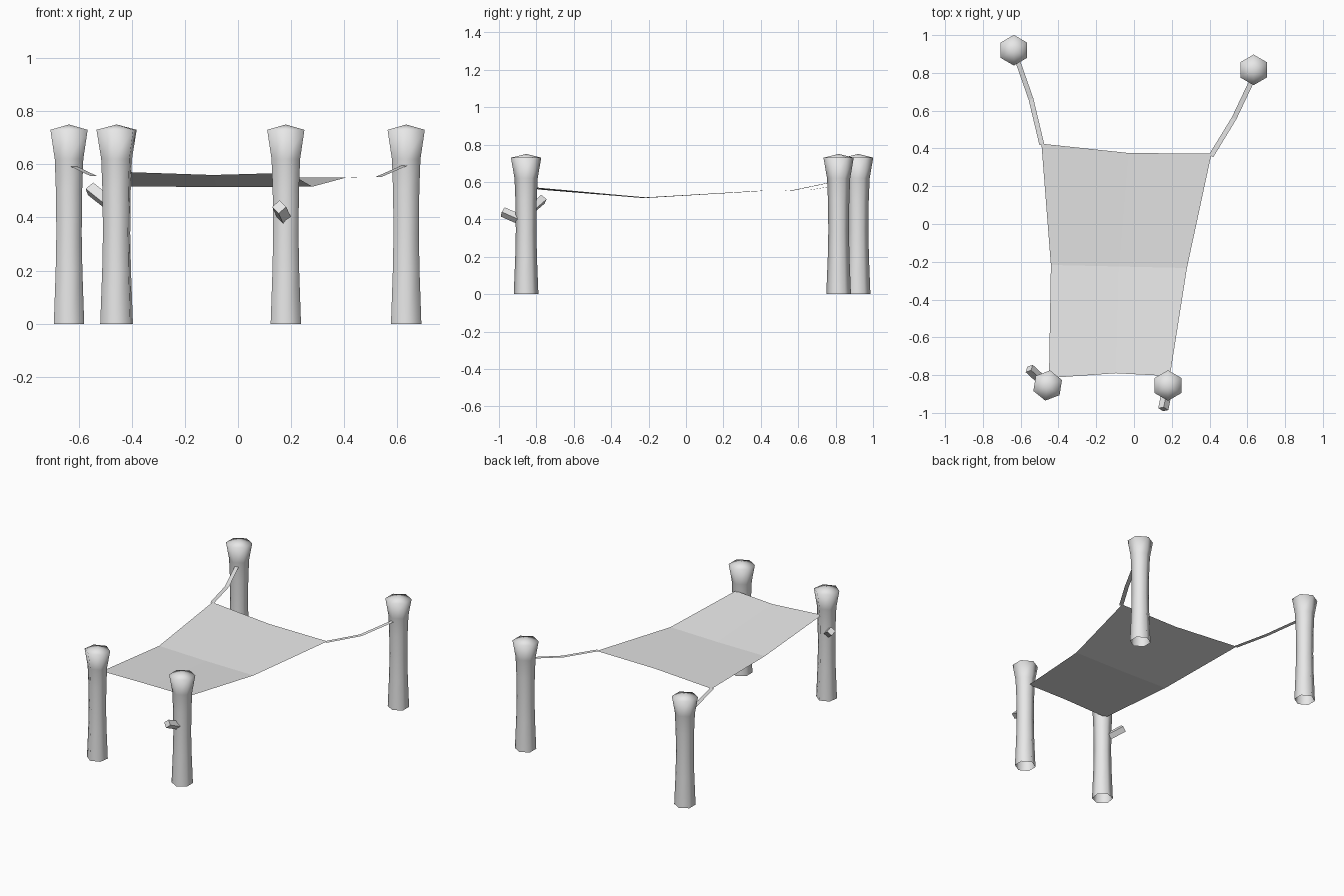
import bpy
import bmesh
import math
from mathutils import Vector, Matrix

cube = bpy.data.objects.get("Cube")
if cube:
    bpy.data.objects.remove(cube, do_unlink=True)

GREY = (0.8, 0.8, 0.8, 1)
grey = bpy.data.materials.new("plain grey")
grey.use_nodes = True
grey.diffuse_color = GREY
grey.node_tree.nodes["Principled BSDF"].inputs["Base Color"].default_value = GREY


def finish(name, bm, smooth=False):
    mesh = bpy.data.meshes.new(name)
    bm.to_mesh(mesh)
    bm.free()
    mesh.materials.append(grey)
    for poly in mesh.polygons:
        poly.use_smooth = smooth
    obj = bpy.data.objects.new(name, mesh)
    bpy.context.collection.objects.link(obj)
    return obj


# Waisted six-sided post with a flared, slightly pointed head and open foot
PROFILE = [(0.066, 0), (0.058, 0.2), (0.055, 0.34), (0.057, 0.5),
           (0.062, 0.62), (0.081, 0.73)]


def post(name, x, y, turn=30):
    bm = bmesh.new()
    rings = []
    for r, z in PROFILE:
        angles = [math.radians(turn + 60 * i) for i in range(6)]
        rings.append([bm.verts.new((x + r * math.cos(a), y + r * math.sin(a), z))
                      for a in angles])
    for low, high in zip(rings, rings[1:]):
        for i in range(6):
            j = (i + 1) % 6
            bm.faces.new((low[i], low[j], high[j], high[i]))
    tip = bm.verts.new((x, y, 0.75))
    for i in range(6):
        bm.faces.new((rings[-1][i], rings[-1][(i + 1) % 6], tip))
    finish(name, bm, smooth=True)


# Short square branch stub between two points
def stub(name, start, end, radius=0.027):
    start, end = Vector(start), Vector(end)
    axis = end - start
    place = Matrix.Translation((start + end) / 2) @ axis.to_track_quat('Z', 'Y').to_matrix().to_4x4()
    bm = bmesh.new()
    bmesh.ops.create_cone(bm, cap_ends=True, segments=4, radius1=radius,
                          radius2=radius, depth=axis.length, matrix=place)
    finish(name, bm)


# Grid of points, joined row by row into one sheet facing up
def sheet(name, rows):
    bm = bmesh.new()
    grid = [[bm.verts.new(p) for p in row] for row in rows]
    for a, b in zip(grid, grid[1:]):
        for i in range(len(a) - 1):
            bm.faces.new((a[i], a[i + 1], b[i + 1], b[i]))
    finish(name, bm)


# Flat strap following a path towards the back
def strap(name, path, half=0.013):
    pts = [Vector(p) for p in path]
    rows = []
    for i, p in enumerate(pts):
        d = pts[min(i + 1, len(pts) - 1)] - pts[max(i - 1, 0)]
        side = Vector((d.y, -d.x, 0)).normalized() * half
        rows.append([p - side, p + side])
    sheet(name, rows)


post("front_right_post", -0.457, -0.855, 21)
post("front_left_post", 0.18, -0.855)
post("back_right_post", -0.636, 0.92)
post("back_left_post", 0.633, 0.816)

stub("front_right_stub", (-0.457, -0.855, 0.43), (-0.555, -0.765, 0.508))
stub("front_left_stub", (0.18, -0.855, 0.385), (0.155, -0.98, 0.44))

# Sagging cloth, front row to back row
sheet("cloth", [
    [(-0.45, -0.815, 0.572), (-0.095, -0.79, 0.56), (0.19, -0.805, 0.568)],
    [(-0.44, -0.217, 0.518), (-0.08, -0.225, 0.514), (0.28, -0.233, 0.516)],
    [(-0.49, 0.425, 0.555), (-0.03, 0.376, 0.55), (0.41, 0.372, 0.551)],
])

# Straps to the back posts
strap("back_right_strap", [(-0.488, 0.42, 0.555), (-0.545, 0.66, 0.557), (-0.622, 0.88, 0.594)])
strap("back_left_strap", [(0.408, 0.36, 0.551), (0.53, 0.56, 0.553), (0.632, 0.775, 0.598)])
